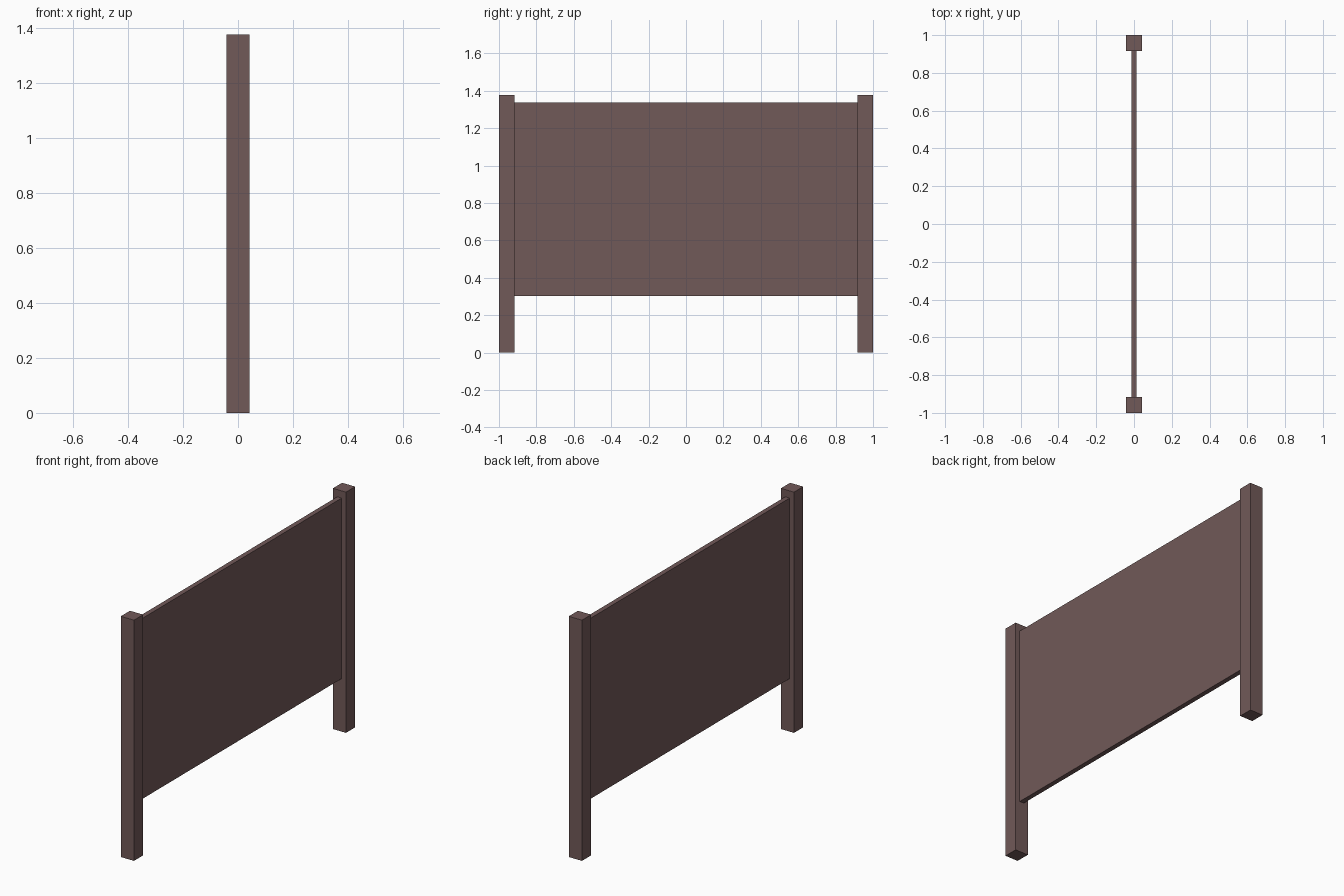
import bpy

cube = bpy.data.objects.get("Cube")
if cube:
    bpy.data.objects.remove(cube, do_unlink=True)

POST = 0.083      # post width
HEIGHT = 1.377    # post height
THICK = 0.028     # panel thickness
BOTTOM, TOP = 0.303, 1.336

# Single painted wood colour
wood = bpy.data.materials.new("dusky_brown")
wood.use_nodes = True
colour = (0.165, 0.1, 0.098, 1)
wood.diffuse_color = colour
bsdf = next(n for n in wood.node_tree.nodes if n.type == "BSDF_PRINCIPLED")
bsdf.inputs["Base Color"].default_value = colour
bsdf.inputs["Roughness"].default_value = 0.8


def box(name, size, centre):
    bpy.ops.mesh.primitive_cube_add(size=1, location=centre)
    obj = bpy.context.object
    obj.name = name
    obj.scale = size
    bpy.ops.object.transform_apply(location=False, rotation=False, scale=True)
    obj.data.materials.append(wood)
    return obj


# Square end posts
for name, side in (("front_post", -1), ("back_post", 1)):
    box(name, (POST, POST, HEIGHT), (0, side * (1 - POST / 2), HEIGHT / 2))

# Thin panel held between the posts
box("panel", (THICK, 2 - 2 * POST, TOP - BOTTOM), (0, 0, (TOP + BOTTOM) / 2))
